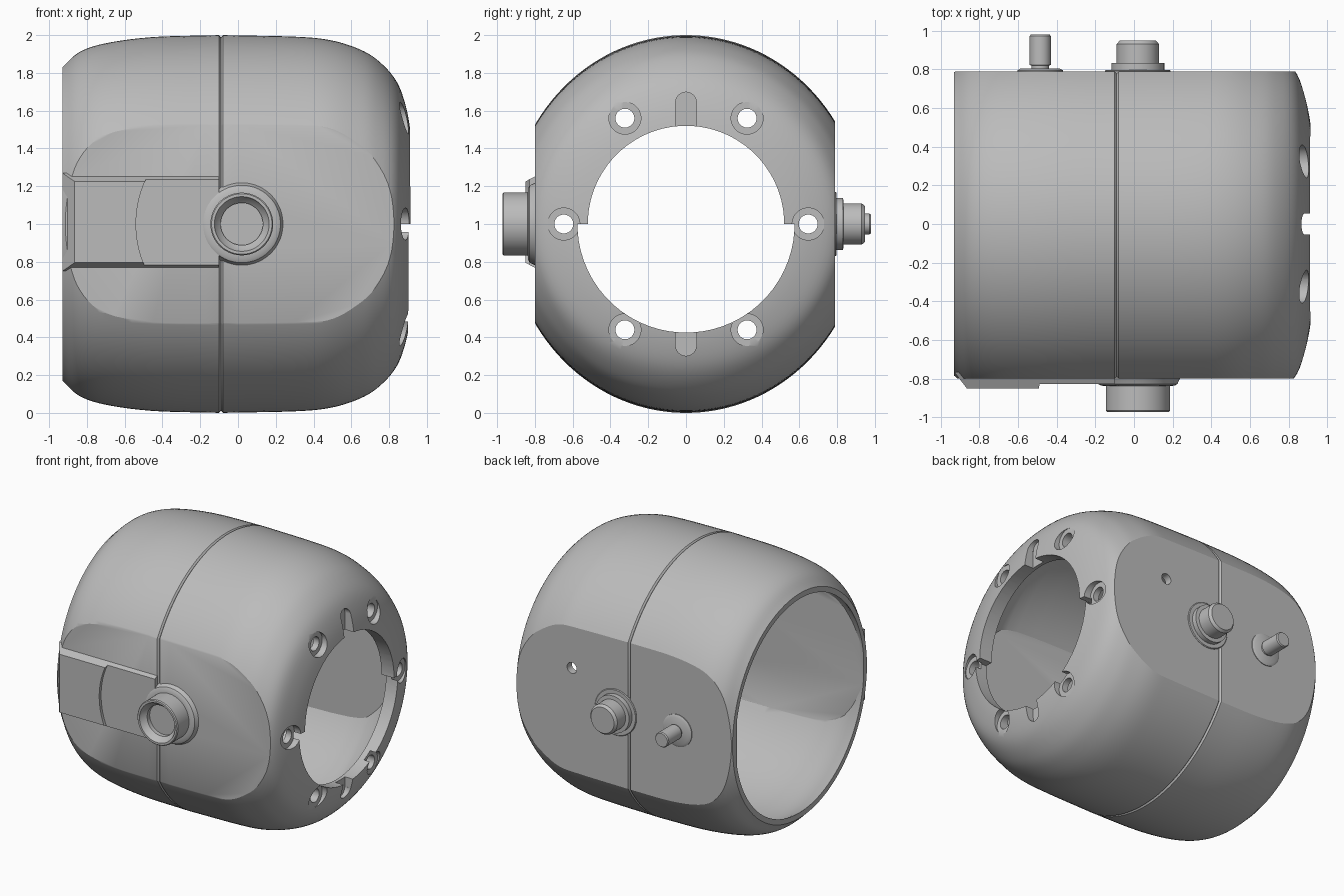
import bpy, bmesh, math
from mathutils import Vector, Matrix

old = bpy.data.objects.get("Cube")
if old:
    bpy.data.objects.remove(old)

gray = bpy.data.materials.new("matte_gray")
gray.use_nodes = True
gray.diffuse_color = (0.5, 0.5, 0.5, 1)
gray.node_tree.nodes["Principled BSDF"].inputs["Base Color"].default_value = (0.5, 0.5, 0.5, 1)


def finish(name, bm):
    bmesh.ops.recalc_face_normals(bm, faces=bm.faces)
    mesh = bpy.data.meshes.new(name)
    bm.to_mesh(mesh)
    bm.free()
    mesh.materials.append(gray)
    ob = bpy.data.objects.new(name, mesh)
    bpy.context.collection.objects.link(ob)
    return ob


def loft(name, rings, closed=False, clips=()):
    """Skin a series of rings, cap or close them, then trim with planes."""
    bm = bmesh.new()
    loops = [[bm.verts.new(p) for p in ring] for ring in rings]
    n = len(loops[0])
    pairs = list(zip(loops, loops[1:])) + ([(loops[-1], loops[0])] if closed else [])
    for a, b in pairs:
        for i in range(n):
            j = (i + 1) % n
            bm.faces.new((a[i], a[j], b[j], b[i]))
    if not closed:
        bm.faces.new(loops[0])
        bm.faces.new(loops[-1])
    for co, no in clips:
        geom = bm.verts[:] + bm.edges[:] + bm.faces[:]
        bmesh.ops.bisect_plane(bm, geom=geom, plane_co=co, plane_no=no, clear_outer=True)
        bmesh.ops.holes_fill(bm, edges=[e for e in bm.edges if e.is_boundary])
    return finish(name, bm)


def ring(axis, c, h, ra, rb, n):
    """Ellipse around the x or y axis at height h along it."""
    out = []
    for i in range(n):
        t = math.tau * (i + 0.5) / n
        a, b = ra * math.cos(t), rb * math.sin(t)
        out.append((h, c[0] + a, c[1] + b) if axis == "x" else (c[0] + a, h, c[1] + b))
    return out


def lathe(name, axis, c, profile, n=48, **kw):
    return loft(name, [ring(axis, c, h, r, r, n) for r, h in profile], **kw)


def box(name, lo, hi, turn=None):
    bm = bmesh.new()
    bmesh.ops.create_cube(bm, size=1)
    lo, hi = Vector(lo), Vector(hi)
    bm.transform(Matrix.Diagonal(hi - lo).to_4x4())
    if turn:
        bm.transform(Matrix.Rotation(turn, 4, "Z"))
    bm.transform(Matrix.Translation((lo + hi) / 2))
    return finish(name, bm)


def cut(target, cutter):
    mod = target.modifiers.new("cut", "BOOLEAN")
    mod.operation, mod.solver, mod.object = "DIFFERENCE", "EXACT", cutter
    bpy.context.view_layer.objects.active = target
    bpy.ops.object.modifier_apply(modifier=mod.name)
    bpy.data.objects.remove(cutter)


def smooth_path(points, steps):
    """Catmull-Rom through (x, z radius, y radius) stations."""
    p = [Vector(q) for q in points]
    p = [2 * p[0] - p[1]] + p + [2 * p[-1] - p[-2]]
    out = []
    for a, b, c, d in zip(p, p[1:], p[2:], p[3:]):
        for s in range(steps):
            t = s / steps
            out.append(0.5 * (2 * b + (c - a) * t + (2 * a - 5 * b + 4 * c - d) * t * t
                              + (3 * b - a - 3 * c + d) * t ** 3))
    return out + [p[-2]]


def barrel(name, stations, front, back):
    rings = [ring("x", (0, 1), x, ry, rz, 128) for x, rz, ry in stations]
    return loft(name, rings, clips=[((0, front, 0), (0, -1, 0)), ((0, back, 0), (0, 1, 0))])


# Hollow rounded barrel with a seam groove and flattened front and back
left = smooth_path([(-.93, .83, .785), (-.84, .91, .865), (-.7, .957, .92), (-.45, .99, .94),
                    (-.1, 1, .94)], 5)
right = smooth_path([(-.08, 1, .94), (.3, .992, .94), (.48, .975, .938), (.62, .935, .905),
                     (.73, .875, .865), (.83, .77, .795), (.885, .64, .66), (.915, .48, .5),
                     (.925, .35, .35)], 5)
shell = barrel("barrel_shell", left + [Vector((-.09, .988, .928))] + right, -.8, .79)
cavity = smooth_path([(-1, .79, .75), (-.93, .79, .75), (-.7, .9, .86), (-.3, .94, .88),
                      (.4, .92, .88), (.6, .86, .84), (.74, .74, .75), (.81, .61, .63)], 4)
cut(shell, barrel("cavity", cavity, -.745, .735))
for y in (-.8, .79):
    cut(shell, box("seam", (-.098, y - .008, .45), (-.082, y + .008, 1.55), math.pi / 4))

# Two-radius end opening
cut(shell, lathe("bore", "x", (0, 1), [(.52, .5), (.52, 1.1)], 64))
cut(shell, lathe("lower_bore", "x", (0, 1), [(.575, .5), (.575, 1.1)], 64,
                 clips=[((0, 0, 1), (0, 0, 1))]))

# Six counterbored screw holes and two key slots on the end
for k in range(6):
    t = k * math.pi / 3
    c = (.647 * math.cos(t), 1 + .647 * math.sin(t))
    cut(shell, lathe("hole", "x", c, [(.05, .5), (.05, .855), (.085, .855), (.085, 1.1)], 32))
for s in (-1, 1):
    cut(shell, lathe("slot_end", "x", (0, 1 + s * .643), [(.055, .835), (.055, 1.1)], 32))
    a, b = sorted((1 + s * .45, 1 + s * .643))
    cut(shell, box("slot", (.835, -.055, a), (1.1, .055, b)))

# Port opening in the front, small hole in the back
cut(shell, lathe("port_cut", "y", (.02, 1), [(.112, -.9), (.112, -.6)]))
cut(shell, lathe("vent_cut", "y", (.38, 1.23), [(.04, .6), (.04, .9)], 24))

# Raised front pad, tapered at its sides and outer end, stepped near the port
bm = bmesh.new()
bmesh.ops.create_cube(bm, size=1)
for v in bm.verts:
    raised = v.co.y < 0
    half = .215 if raised else .26
    x = -.1 if v.co.x > 0 else (-.865 if raised else -.93)
    v.co = (x, -.85 if raised else -.765, 1.01 + math.copysign(half, v.co.z))
pad = finish("front_pad", bm)
cut(pad, lathe("pad_step", "y", (.02, 1), [(.56, -1), (.56, -.828)], 96))
cut(pad, lathe("pad_port", "y", (.02, 1), [(.16, -1), (.16, -.7)]))

# Front port, back button and back pin
parts = [shell, pad]
parts.append(lathe("front_port", "y", (.02, 1), [
    (.225, -.79), (.215, -.805), (.205, -.828), (.19, -.836), (.166, -.838), (.166, -.965),
    (.16, -.972), (.145, -.972), (.138, -.955), (.112, -.93), (.112, -.745), (.2, -.76)],
    64, closed=True))
parts.append(lathe("button_seat", "y", (.02, 1), [(.17, .76), (.17, .792), (.165, .797)]))
parts.append(lathe("back_button", "y", (.02, 1), [
    (.137, .75), (.137, .832), (.11, .834), (.11, .93), (.095, .948)]))
parts.append(lathe("pin_washer", "y", (-.485, 1), [(.118, .77), (.118, .795), (.1, .805)]))
parts.append(lathe("back_pin", "y", (-.485, 1), [
    (.045, .75), (.045, .82), (.055, .822), (.055, .972), (.049, .98)], 32))

# Smooth shading with crisp edges
bpy.ops.object.select_all(action="DESELECT")
for ob in parts:
    ob.select_set(True)
bpy.context.view_layer.objects.active = shell
bpy.ops.object.shade_smooth_by_angle(angle=math.radians(30))
